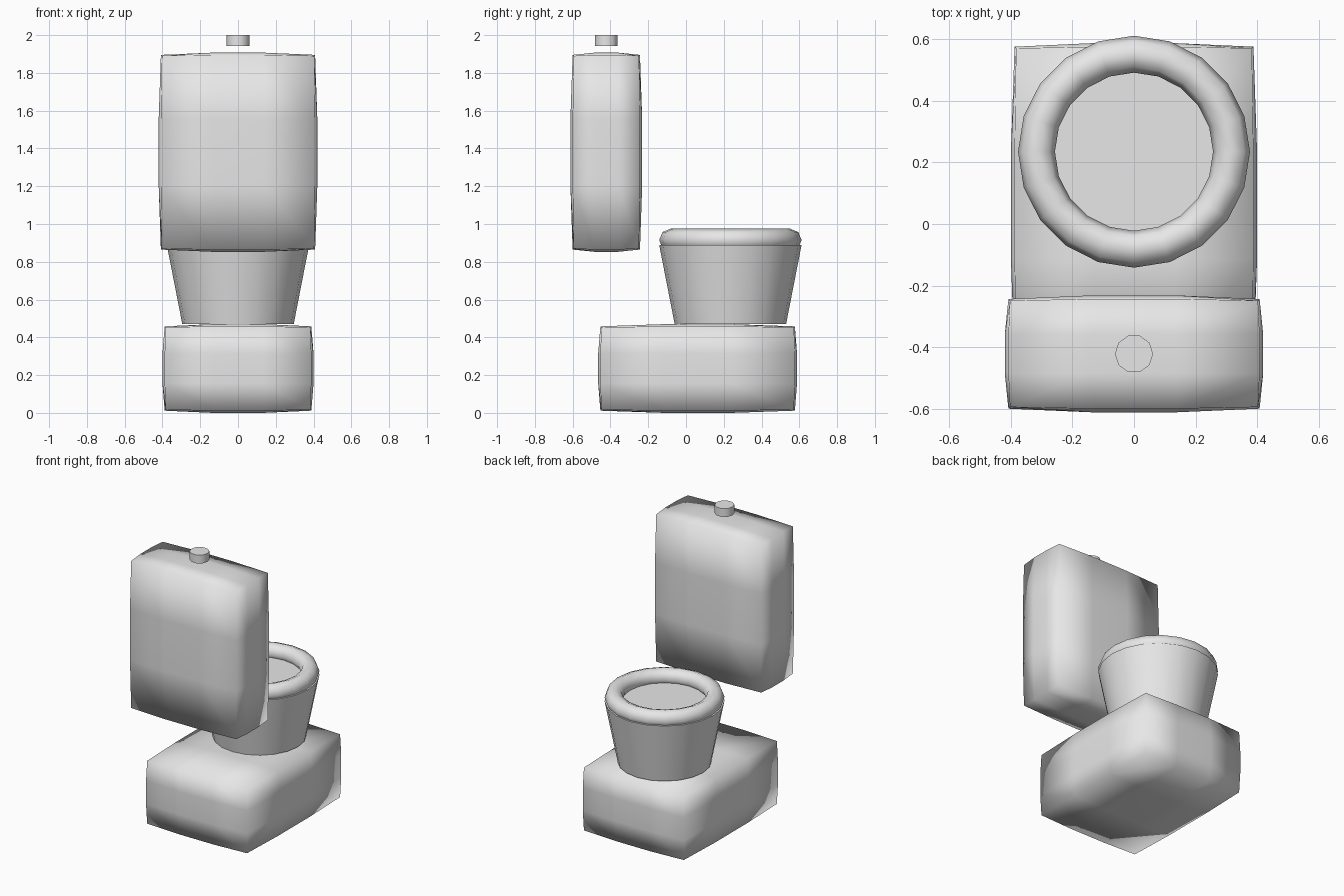
import bpy, bmesh, math
from mathutils import Vector

if "Cube" in bpy.data.objects:
    bpy.data.objects.remove(bpy.data.objects["Cube"], do_unlink=True)

# One plain ceramic colour for everything
ceramic = bpy.data.materials.new("ceramic_grey")
ceramic.use_nodes = True
ceramic.diffuse_color = (0.8, 0.8, 0.8, 1)
ceramic.node_tree.nodes["Principled BSDF"].inputs["Base Color"].default_value = (0.8, 0.8, 0.8, 1)


def finish(name, angle=None):
    """Name, colour and smooth the active object."""
    ob = bpy.context.object
    ob.name = ob.data.name = name
    ob.data.materials.append(ceramic)
    if angle is None:
        bpy.ops.object.shade_smooth()
    else:
        bpy.ops.object.shade_smooth_by_angle(angle=math.radians(angle))
    return ob


def pillow_box(name, low, high, radius=0.04):
    """Box with three segments per side, its vertices pulled onto a rounded box."""
    low, high = Vector(low), Vector(high)
    half, centre = (high - low) / 2, (low + high) / 2
    bpy.ops.mesh.primitive_cube_add(size=2, location=centre)
    mesh = bpy.context.object.data
    bm = bmesh.new()
    bm.from_mesh(mesh)
    bmesh.ops.subdivide_edges(bm, edges=bm.edges[:], cuts=2, use_grid_fill=True)
    for v in bm.verts:
        p = Vector([c * h for c, h in zip(v.co, half)])
        core = Vector([max(radius - h, min(h - radius, c)) for c, h in zip(p, half)])
        v.co = core + (p - core).normalized() * radius
    bm.to_mesh(mesh)
    bm.free()
    return finish(name)


def cone(name, sides, r_low, r_high, y, z_low, z_high):
    """Capped upright cone or cylinder on the centre line."""
    bpy.ops.mesh.primitive_cone_add(
        vertices=sides, radius1=r_low, radius2=r_high, depth=z_high - z_low,
        location=(0, y, (z_low + z_high) / 2), rotation=(0, 0, math.pi / 2))
    return finish(name, 40)


BOWL_Y, TANK_Y = 0.235, -0.422

# Foot and tank
pillow_box("base", (-0.4, -0.465, 0), (0.4, 0.588, 0.47))
pillow_box("tank", (-0.42, TANK_Y - 0.19, 0.853), (0.42, TANK_Y + 0.19, 1.907))

# Bowl with a ring seat
cone("bowl", 20, 0.295, 0.377, BOWL_Y, 0.47, 0.89)
bpy.ops.mesh.primitive_torus_add(
    major_segments=20, minor_segments=8, major_radius=0.317, minor_radius=0.06,
    location=(0, BOWL_Y, 0.915))
finish("seat_ring")

# Button floating above the tank
cone("flush_button", 10, 0.062, 0.062, TANK_Y, 1.942, 2.0)
